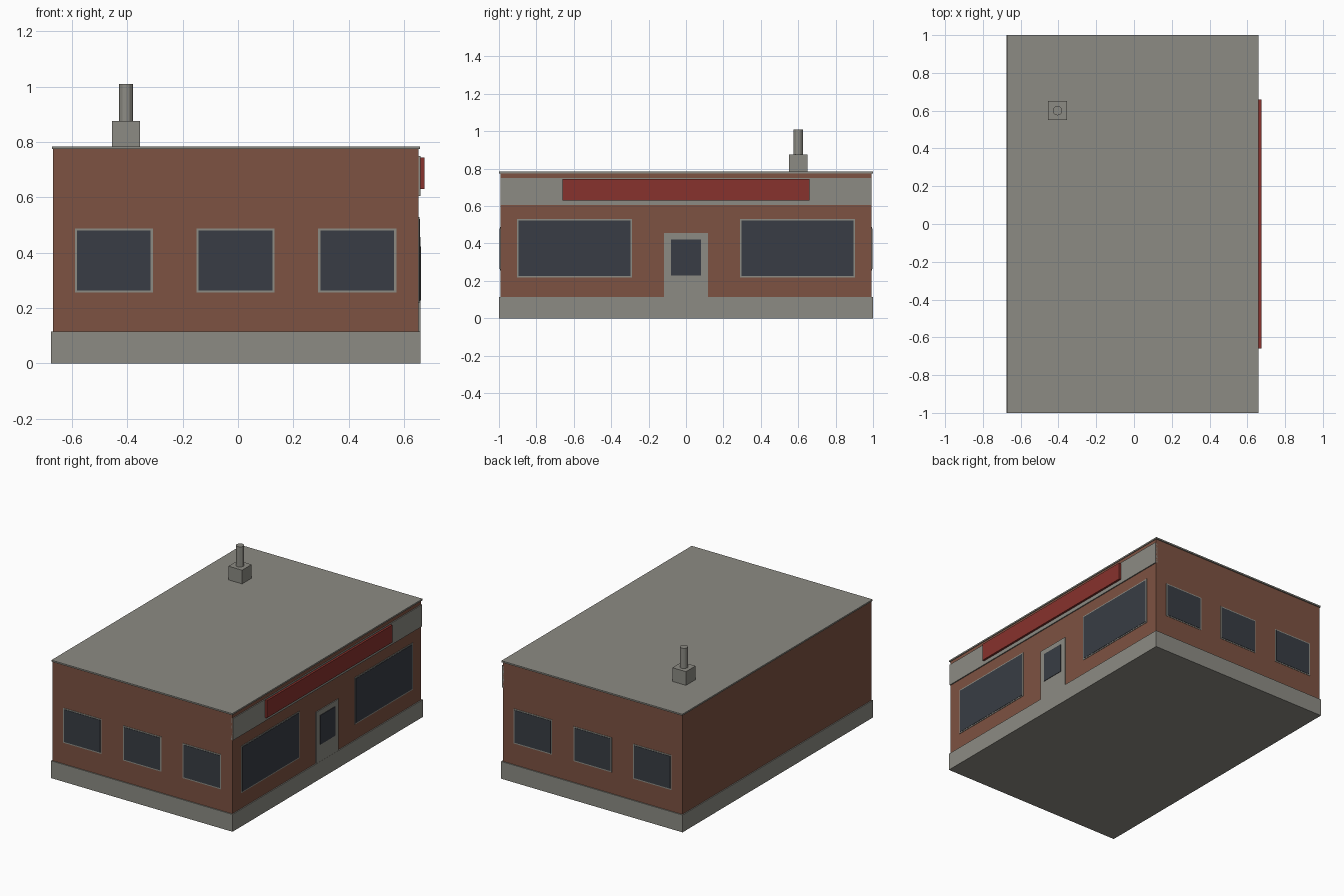
import bpy
import math

cube = bpy.data.objects.get("Cube")
if cube:
    bpy.data.objects.remove(cube, do_unlink=True)


def material(name, rgb):
    m = bpy.data.materials.new(name)
    m.use_nodes = True
    m.diffuse_color = (*rgb, 1)
    m.node_tree.nodes["Principled BSDF"].inputs["Base Color"].default_value = (*rgb, 1)
    return m


BRICK = material("brick_brown", (0.205, 0.085, 0.054))
STONE = material("stone_grey", (0.265, 0.26, 0.23))
GLASS = material("dark_glass", (0.04, 0.046, 0.058))
RED = material("sign_red", (0.245, 0.032, 0.026))


def box(name, x, y, z, mat):
    """Box spanning the given (low, high) ranges."""
    spans = (x, y, z)
    bpy.ops.mesh.primitive_cube_add(size=1, location=[(a + b) / 2 for a, b in spans])
    ob = bpy.context.object
    ob.name = name
    ob.scale = [b - a for a, b in spans]
    bpy.ops.object.transform_apply(location=False, rotation=False, scale=True)
    ob.data.materials.append(mat)
    return ob


WALL_X = (-0.668, 0.653)
WALL_Y = 0.993
FACE = WALL_X[1]

# Main shell
box("plinth", (-0.675, 0.66), (-1, 1), (0, 0.115), STONE)
box("walls", WALL_X, (-WALL_Y, WALL_Y), (0.115, 0.775), BRICK)
box("roof", (-0.673, 0.658), (-1, 1), (0.775, 0.785), STONE)

# Shop front: fascia, sign and door
box("fascia", (FACE - 0.01, 0.66), (-WALL_Y, WALL_Y), (0.605, 0.75), STONE)
box("sign_board", (0.655, 0.674), (-0.66, 0.66), (0.63, 0.745), RED)
box("door", (FACE - 0.01, 0.659), (-0.117, 0.117), (0.11, 0.457), STONE)
box("door_glass", (0.655, 0.662), (-0.08, 0.08), (0.228, 0.422), GLASS)

# Display windows either side of the door
RIM = 0.008
for label, s in (("front", -1), ("back", 1)):
    low, high = sorted((s * 0.29, s * 0.903))
    box("display_frame_" + label, (FACE - 0.01, FACE + 0.003),
        (low, high), (0.218, 0.53), STONE)
    box("display_glass_" + label, (FACE - 0.01, FACE + 0.005),
        (low + RIM, high - RIM), (0.218 + RIM, 0.53 - RIM), GLASS)

# Three windows on each end wall
for label, s in (("front", -1), ("back", 1)):
    for i in range(3):
        cx = -0.449 + i * 0.44
        for part, depth, inset, mat in (("frame", 0.002, 0, STONE),
                                        ("glass", 0.004, RIM, GLASS)):
            half = 0.141 - inset
            box(f"{label}_window_{part}_{i + 1}", (cx - half, cx + half),
                sorted((s * (WALL_Y - 0.01), s * (WALL_Y + depth))),
                (0.256 + inset, 0.488 - inset), mat)

# Chimney on the roof
box("chimney_base", (-0.455, -0.355), (0.55, 0.65), (0.78, 0.876), STONE)
bpy.ops.mesh.primitive_cylinder_add(vertices=12, radius=0.025, depth=0.14,
                                    location=(-0.405, 0.6, 0.94))
pipe = bpy.context.object
pipe.name = "chimney_pipe"
pipe.data.materials.append(STONE)
